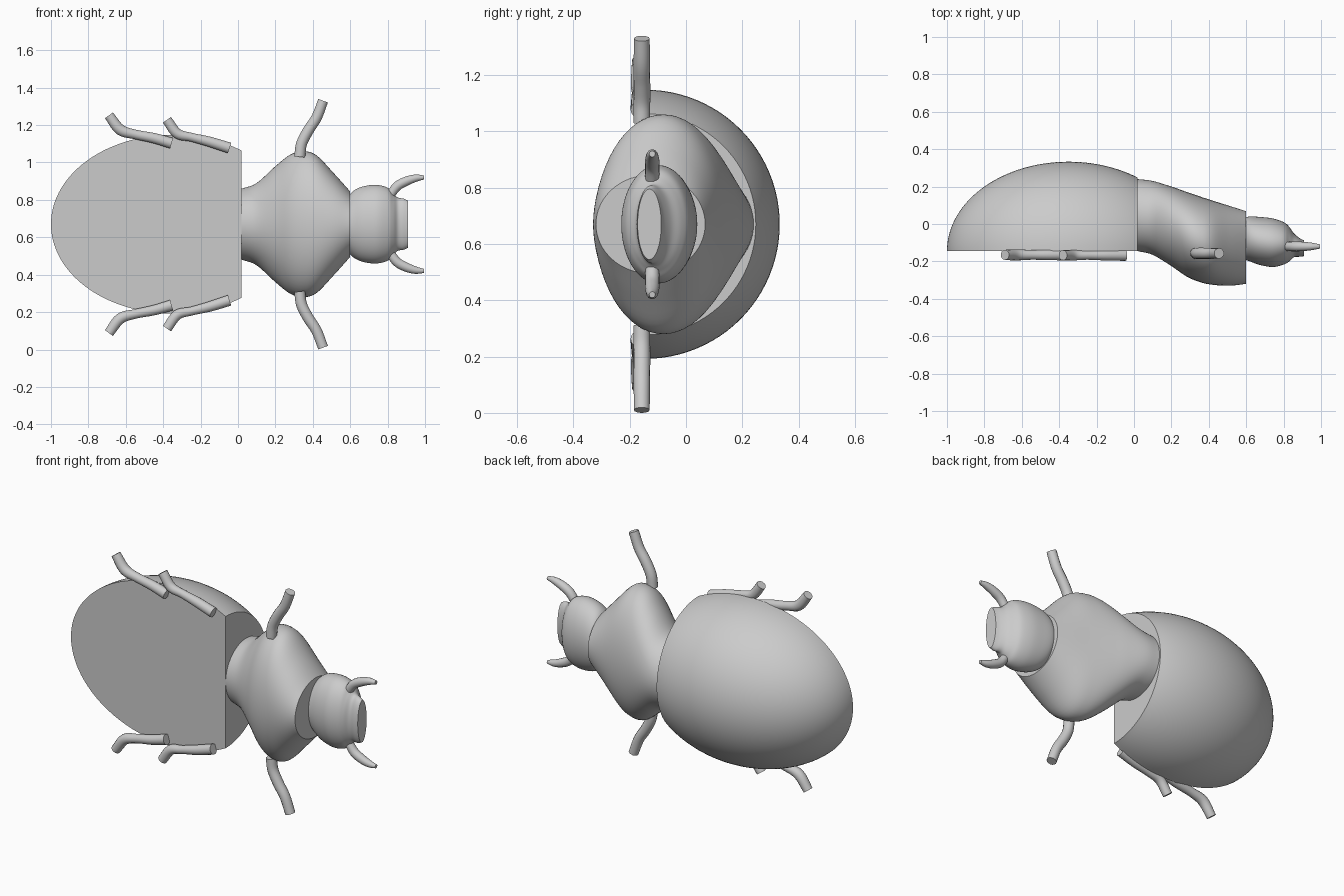
import bpy, bmesh, math
from mathutils import Vector

if "Cube" in bpy.data.objects:
    bpy.data.objects.remove(bpy.data.objects["Cube"])

MID = 0.67  # height of the symmetry plane

grey = bpy.data.materials.new("plain grey")
grey.diffuse_color = (0.6, 0.6, 0.6, 1)
grey.use_nodes = True
grey.node_tree.nodes["Principled BSDF"].inputs["Base Color"].default_value = grey.diffuse_color


def finish(ob, angle=40):
    ob.data.materials.clear()
    ob.data.materials.append(grey)
    bpy.ops.object.select_all(action='DESELECT')
    ob.select_set(True)
    bpy.context.view_layer.objects.active = ob
    bpy.ops.object.shade_smooth_by_angle(angle=math.radians(angle))


def spline(rows, steps=5):
    """Catmull-Rom refinement of a list of tuples."""
    p = [Vector(r) for r in rows]
    p = [2 * p[0] - p[1]] + p + [2 * p[-1] - p[-2]]
    out = []
    for a, b, c, d in zip(p, p[1:], p[2:], p[3:]):
        for k in range(steps):
            t = k / steps
            out.append(0.5 * (2 * b + (c - a) * t + (2 * a - 5 * b + 4 * c - d) * t * t
                              + (3 * b - a - 3 * c + d) * t ** 3))
    return out + [p[-2]]


def skin(name, rings):
    """Closed solid through equal-length rings of points."""
    bm = bmesh.new()
    vs = [[bm.verts.new(q) for q in r] for r in rings]
    n = len(vs[0])
    for r, s in zip(vs, vs[1:]):
        for i in range(n):
            bm.faces.new((r[i], r[(i + 1) % n], s[(i + 1) % n], s[i]))
    bm.faces.new(vs[0])
    bm.faces.new(vs[-1])
    bmesh.ops.remove_doubles(bm, verts=bm.verts, dist=1e-5)
    bmesh.ops.recalc_face_normals(bm, faces=bm.faces)
    me = bpy.data.meshes.new(name)
    bm.to_mesh(me)
    bm.free()
    ob = bpy.data.objects.new(name, me)
    bpy.context.collection.objects.link(ob)
    finish(ob)


def body(name, rows, n=64):
    """Elliptical loft along x; rows are (x, low y, high y, half width)."""
    rings = []
    for x, lo, hi, w in spline(rows):
        rings.append([(x, (lo + hi) / 2 + (hi - lo) / 2 * math.cos(a), MID + w * math.sin(a))
                      for a in (2 * math.pi * i / n for i in range(n))])
    skin(name, rings)


def limb(name, pts, y, sides=(1, -1)):
    """Bent tubes, mirrored about MID; pts are (x, z, radius)."""
    for s in sides:
        cu = bpy.data.curves.new(name, 'CURVE')
        cu.dimensions = '3D'
        cu.bevel_depth = 1
        cu.bevel_resolution = 5
        cu.use_fill_caps = True
        sp = cu.splines.new('POLY')
        path = spline(pts)
        sp.points.add(len(path) - 1)
        for p, (x, z, r) in zip(sp.points, path):
            p.co = (x, y, MID + s * (z - MID), 1)
            p.radius = r
        ob = bpy.data.objects.new(name + ("_upper" if s > 0 else "_lower"), cu)
        bpy.context.collection.objects.link(ob)
        bpy.ops.object.select_all(action='DESELECT')
        ob.select_set(True)
        bpy.context.view_layer.objects.active = ob
        bpy.ops.object.convert(target='MESH')
        finish(bpy.context.view_layer.objects.active)


# Domed abdomen: half an ellipsoid, flat underneath and cut off at the front
end = math.acos(0.37 / 0.65)
rings = []
for k in range(49):
    t = math.pi + (end - math.pi) * k / 48
    x, r = -0.35 + 0.65 * math.cos(t), 0.478 * max(math.sin(t), 0.0001)
    rings.append([(x, -0.145 + r * math.sin(a), MID + r * math.cos(a))
                  for a in (math.pi * i / 48 for i in range(49))])
skin("abdomen", rings)

# Thorax and head
body("thorax", [(0.02, -0.145, 0.24, 0.19), (0.1, -0.165, 0.23, 0.22), (0.2, -0.225, 0.2, 0.31),
                (0.28, -0.28, 0.172, 0.372), (0.35, -0.31, 0.148, 0.39), (0.42, -0.325, 0.125, 0.368),
                (0.51, -0.33, 0.097, 0.275), (0.6, -0.32, 0.068, 0.175)])
body("head", [(0.59, -0.19, 0.035, 0.15), (0.62, -0.2, 0.04, 0.18), (0.67, -0.218, 0.038, 0.202),
              (0.74, -0.23, 0.03, 0.21), (0.8, -0.217, 0.01, 0.195), (0.83, -0.2, -0.015, 0.165),
              (0.855, -0.178, -0.05, 0.142), (0.885, -0.175, -0.075, 0.137), (0.91, -0.172, -0.088, 0.125)])

# Antennae and three pairs of legs
limb("antenna", [(0.81, 0.82, 0.024), (0.85, 0.872, 0.026), (0.9, 0.9, 0.025),
                 (0.95, 0.916, 0.02), (0.995, 0.92, 0.011)], -0.12)
limb("front_leg", [(0.33, 1.03, 0.03), (0.34, 1.1, 0.03), (0.375, 1.17, 0.03),
                   (0.42, 1.24, 0.029), (0.455, 1.33, 0.028)], -0.157)
limb("middle_leg", [(-0.045, 1.077, 0.03), (-0.15, 1.11, 0.028), (-0.25, 1.135, 0.024),
                    (-0.325, 1.155, 0.028), (-0.38, 1.228, 0.027)], -0.167)
limb("rear_leg", [(-0.355, 1.103, 0.03), (-0.45, 1.13, 0.028), (-0.55, 1.15, 0.026),
                  (-0.63, 1.175, 0.03), (-0.69, 1.252, 0.027)], -0.165)
